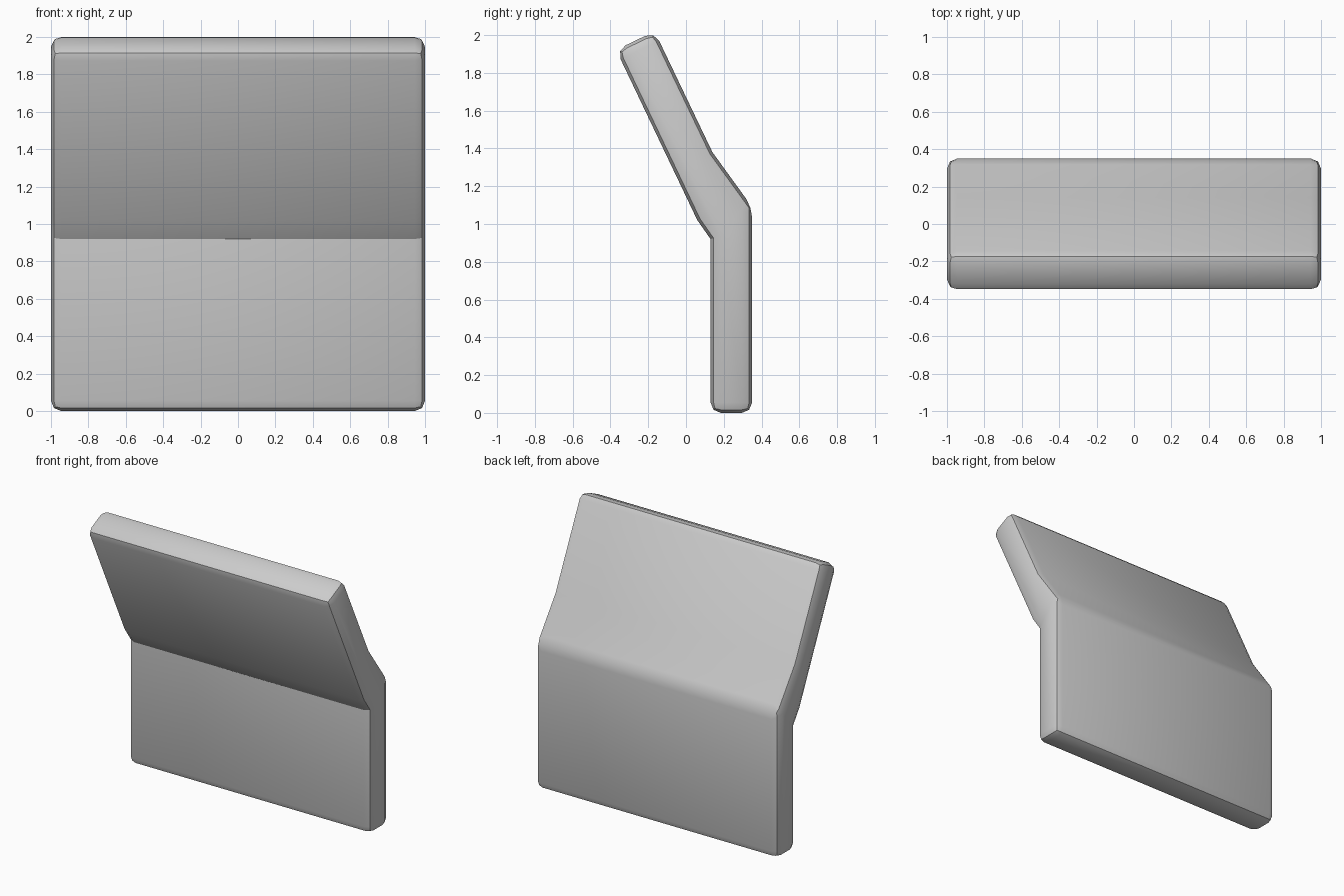
import bpy, bmesh, math

if "Cube" in bpy.data.objects:
    bpy.data.objects.remove(bpy.data.objects["Cube"])

# Side profile (y, z) of the bent slab; True marks corners that get rounded
PROFILE = [
    (0.13, 0.00, True), (0.35, 0.00, True), (0.35, 1.09, True),
    (0.14, 1.38, False), (-0.166, 2.02, True), (-0.37, 1.922, True),
    (0.06, 1.02, False), (0.13, 0.92, False),
]
HALF_WIDTH = 1.0

bm = bmesh.new()
left = [bm.verts.new((-HALF_WIDTH, y, z)) for y, z, _ in PROFILE]
right = [bm.verts.new((HALF_WIDTH, y, z)) for y, z, _ in PROFILE]
n = len(PROFILE)
bm.faces.new(left)
bm.faces.new(right)
for i in range(n):
    j = (i + 1) % n
    bm.faces.new((left[i], left[j], right[j], right[i]))
bmesh.ops.recalc_face_normals(bm, faces=bm.faces[:])

# Round the side outlines and the outer corners, keep the bends crisp
rounded = [e for e in bm.edges
           if (e.verts[0] in left) == (e.verts[1] in left)]
rounded += [bm.edges.get((left[i], right[i])) for i in range(n) if PROFILE[i][2]]
bmesh.ops.bevel(bm, geom=rounded, offset=0.055, offset_type='OFFSET',
                segments=2, profile=0.5, affect='EDGES', clamp_overlap=True)
bmesh.ops.recalc_face_normals(bm, faces=bm.faces[:])

mesh = bpy.data.meshes.new("bent_panel")
bm.to_mesh(mesh)
bm.free()
panel = bpy.data.objects.new("bent_panel", mesh)
bpy.context.collection.objects.link(panel)

# Smooth the bevels, keep the bends sharp
bpy.context.view_layer.objects.active = panel
panel.select_set(True)
bpy.ops.object.shade_smooth_by_angle(angle=math.radians(25))
